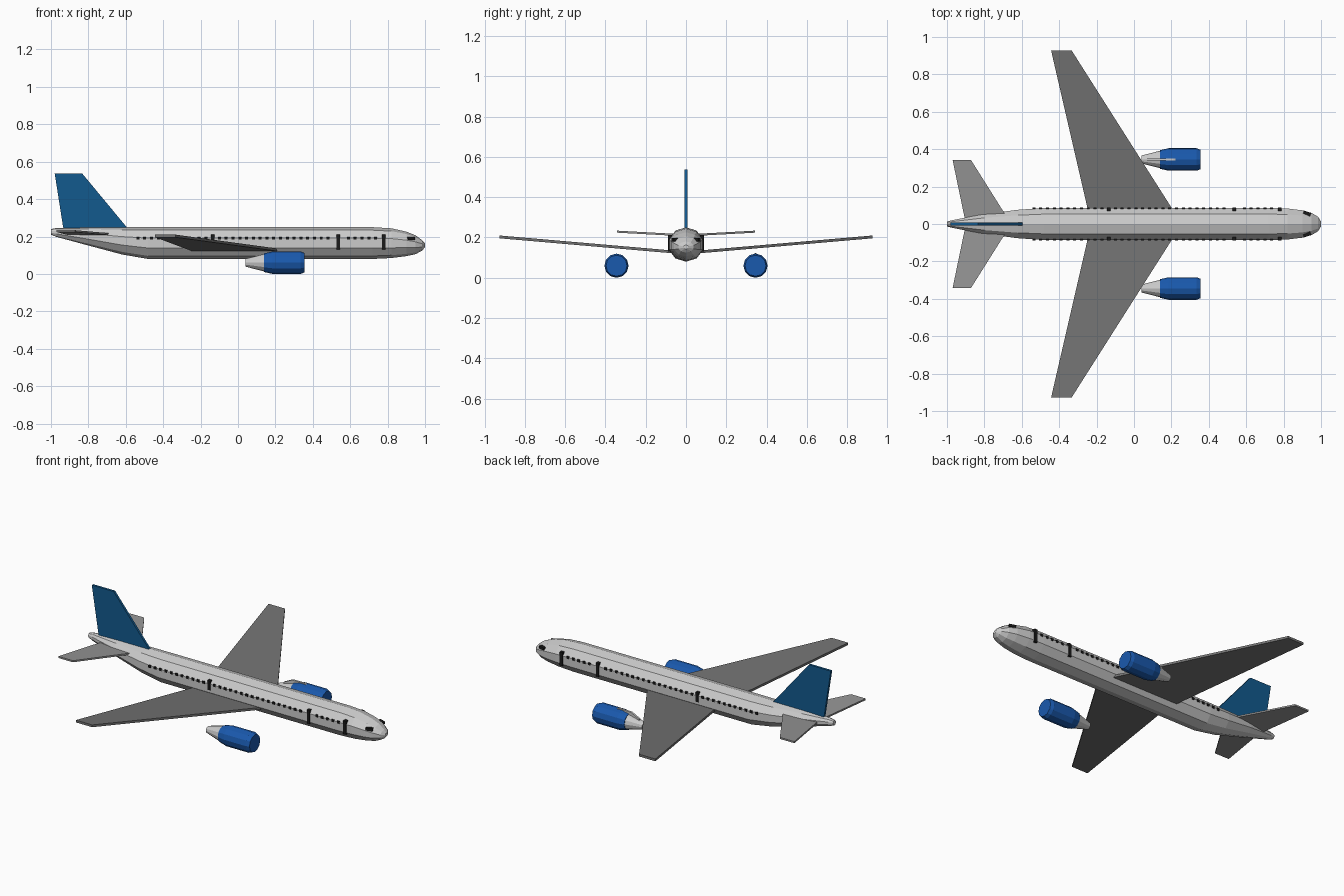
import bpy, bmesh, math
from mathutils import Vector, Matrix

if "Cube" in bpy.data.objects:
    bpy.data.objects.remove(bpy.data.objects["Cube"])


def material(name, r, g, b):
    m = bpy.data.materials.new(name)
    m.diffuse_color = (r, g, b, 1)
    m.use_nodes = True
    m.node_tree.nodes["Principled BSDF"].inputs["Base Color"].default_value = m.diffuse_color
    return m


WING = material("dark_grey", .17, .17, .17)
TAIL = material("mid_grey", .30, .30, .30)
BLUE = material("engine_blue", .01, .10, .42)
TEAL = material("fin_blue", .006, .10, .27)
DARK = material("glass", .01, .01, .01)


def finish(name, bm, mat=None, mirror=False):
    bmesh.ops.recalc_face_normals(bm, faces=bm.faces)
    me = bpy.data.meshes.new(name)
    bm.to_mesh(me)
    bm.free()
    ob = bpy.data.objects.new(name, me)
    bpy.context.collection.objects.link(ob)
    if mat:
        me.materials.append(mat)
    if mirror:
        mod = ob.modifiers.new("mirror", 'MIRROR')
        mod.use_axis = (False, True, False)
        mod.use_mirror_merge = False
    return ob


def loft(name, stations, sides, y=0, mat=None, mirror=False):
    """Stations are (x, bottom z, top z, half width)."""
    bm = bmesh.new()
    rings = []
    for x, z0, z1, w in stations:
        ring = []
        for i in range(sides):
            a = math.pi / 2 + 2 * math.pi * i / sides
            ring.append(bm.verts.new((x, y + w * math.cos(a),
                                      (z0 + z1) / 2 + (z1 - z0) / 2 * math.sin(a))))
        rings.append(ring)
    for a, b in zip(rings, rings[1:]):
        for i in range(sides):
            j = (i + 1) % sides
            bm.faces.new((a[i], a[j], b[j], b[i]))
    bm.faces.new(rings[0])
    bm.faces.new(rings[-1])
    return finish(name, bm, mat, mirror)


def plate(name, outline, thickness, mat=None, mirror=False):
    """Flat outline thickened evenly along the given vector."""
    t = Vector(thickness) / 2
    bm = bmesh.new()
    lo = [bm.verts.new(Vector(p) - t) for p in outline]
    hi = [bm.verts.new(Vector(p) + t) for p in outline]
    bm.faces.new(lo)
    bm.faces.new(hi)
    for i in range(len(lo)):
        j = (i + 1) % len(lo)
        bm.faces.new((lo[i], lo[j], hi[j], hi[i]))
    return finish(name, bm, mat, mirror)


def boxes(name, items, mat, turn=0):
    """Mirrored boxes from (centre, size) pairs."""
    bm = bmesh.new()
    for c, s in items:
        bmesh.ops.create_cube(bm, size=1, matrix=Matrix.Translation(c)
                              @ Matrix.Rotation(turn, 4, 'Z') @ Matrix.Diagonal((*s, 1)))
    return finish(name, bm, mat, True)


# Fuselage
loft("fuselage", [
    (-1.0, .210, .240, .014), (-.97, .198, .246, .022), (-.80, .152, .250, .056),
    (-.62, .104, .250, .080), (-.48, .080, .250, .090), (.72, .080, .250, .090),
    (.82, .085, .244, .087), (.90, .095, .226, .077), (.95, .106, .206, .062),
    (.985, .125, .180, .040), (1.0, .143, .163, .013)], 10)

# Wings and tail surfaces
plate("wings", [(.218, .06, .128), (-.333, .927, .203), (-.443, .927, .203),
                (-.243, .06, .128)], (0, 0, .014), WING, True)
plate("tailplanes", [(-.675, .03, .212), (-.872, .343, .229), (-.970, .343, .229),
                     (-.905, .03, .212)], (0, 0, .010), TAIL, True)
plate("tail_fin", [(-.98, 0, .537), (-.833, 0, .537), (-.595, 0, .25), (-.60, 0, .22),
                   (-.925, 0, .22), (-.935, 0, .25)], (0, .014, 0), TEAL)

# Engines with exhaust cones and pylons
EY, EZ = .345, .060


def tube(name, profile, mat=None):
    loft(name, [(x, EZ - r, EZ + r, r) for x, r in profile], 12, EY, mat, True)


tube("engine_cowls", [(.14, .050), (.185, .060), (.335, .060), (.355, .052)], BLUE)
tube("engine_exhausts", [(.04, .021), (.145, .048)])
plate("engine_pylons", [(.225, EY, .118), (.21, EY, .124), (.125, EY, .122),
                        (.07, EY, .095), (.07, EY, .075), (.225, EY, .09)], (0, .012, 0))

# Cabin windows, leaving gaps for the doors
DOORS = [(-.135, .155, .212), (.535, .130, .212), (.780, .130, .212)]
xs = [-.535 + i * .0363 for i in range(36)]
boxes("cabin_windows", [((x, .079, .190), (.016, .018, .014)) for x in xs
                        if all(abs(x - d[0]) > .022 for d in DOORS)], DARK)

# Doors and cockpit windows
boxes("doors", [((x, .079, (a + b) / 2), (.019, .020, b - a)) for x, a, b in DOORS], DARK)
boxes("cockpit_windows", [((.925, .056, .189), (.040, .020, .016))], DARK, -.30)
